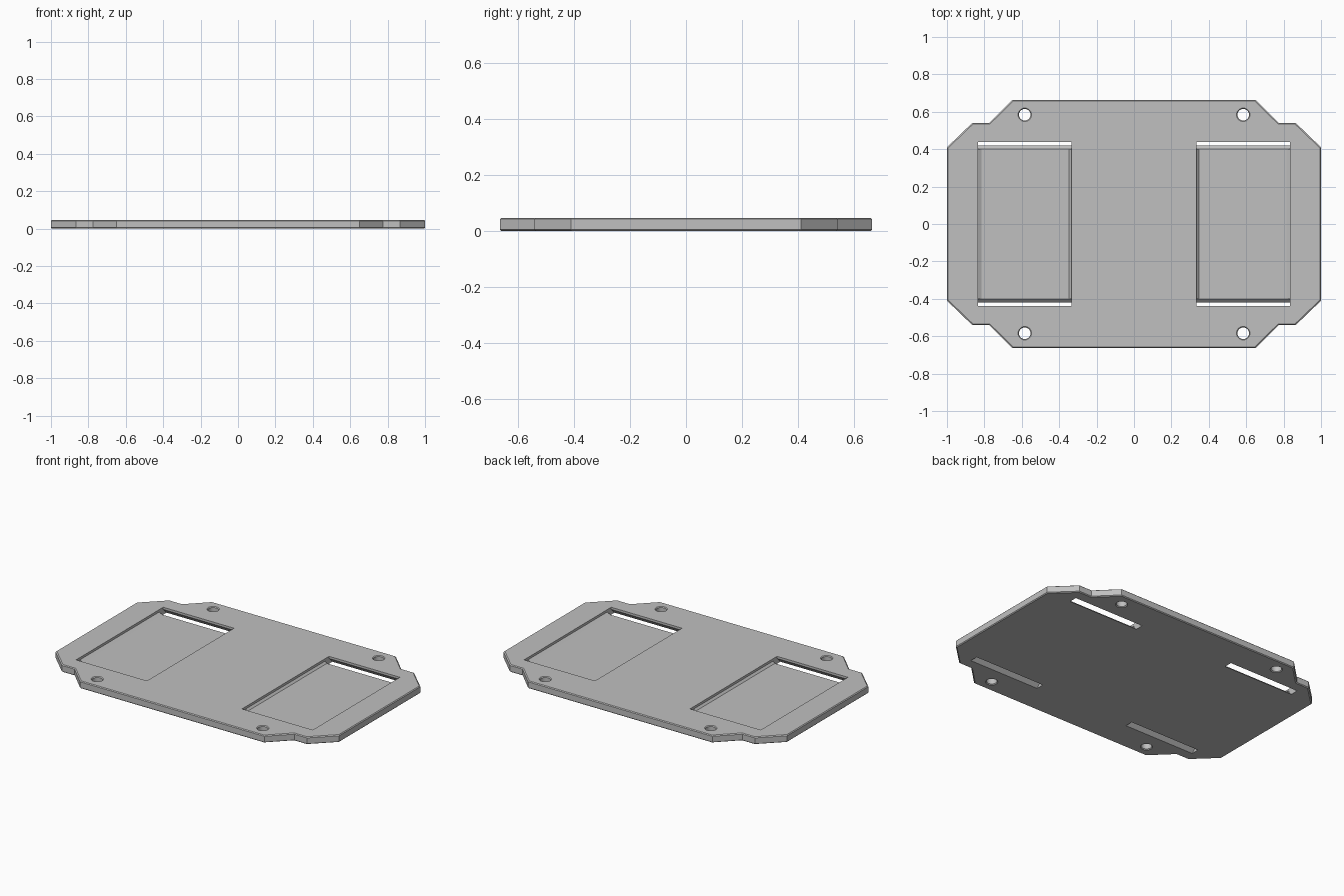
import bpy, bmesh
from math import cos, sin, tau

cube = bpy.data.objects.get("Cube")
if cube:
    bpy.data.objects.remove(cube, do_unlink=True)

T = 0.047        # plate thickness
CHAMFER = 0.005  # edge chamfer
FLOOR = 0.02     # height of the pocket floor

grey = bpy.data.materials.new("plain grey")
grey.use_nodes = True
colour = (0.53, 0.53, 0.53, 1)
grey.diffuse_color = colour
grey.node_tree.nodes["Principled BSDF"].inputs["Base Color"].default_value = colour


def loft(name, rings):
    """Closed solid through a list of rings with equal point counts."""
    bm = bmesh.new()
    loops = [[bm.verts.new(p) for p in ring] for ring in rings]
    n = len(loops[0])
    for a, b in zip(loops, loops[1:]):
        for i in range(n):
            j = (i + 1) % n
            bm.faces.new((a[i], a[j], b[j], b[i]))
    bm.faces.new(loops[0][::-1])
    bm.faces.new(loops[-1])
    bmesh.ops.recalc_face_normals(bm, faces=bm.faces[:])
    mesh = bpy.data.meshes.new(name)
    bm.to_mesh(mesh)
    bm.free()
    mesh.materials.append(grey)
    obj = bpy.data.objects.new(name, mesh)
    bpy.context.collection.objects.link(obj)
    return obj


# Notched plate outline, one corner mirrored to four
corner = [(1, 0.41), (0.865, 0.54), (0.775, 0.54), (0.65, 0.663)]
outline = []
for sx, sy in ((1, 1), (-1, 1), (-1, -1), (1, -1)):
    pts = corner if sx * sy > 0 else corner[::-1]
    outline += [(x * sx, y * sy) for x, y in pts]


def plate_ring(z, inset):
    return [(x - inset * (1 if x > 0 else -1), y - inset * (1 if y > 0 else -1), z)
            for x, y in outline]


plate = loft("mounting_plate", [plate_ring(0, CHAMFER), plate_ring(CHAMFER, 0),
                                plate_ring(T - CHAMFER, 0), plate_ring(T, CHAMFER)])

cutters = []

# Screw holes with lightly countersunk ends
hole = [(-0.01, 0.036), (0, 0.036), (0.005, 0.031),
        (T - 0.005, 0.031), (T, 0.036), (T + 0.01, 0.036)]
for sx in (1, -1):
    for sy in (1, -1):
        cutters.append(loft("hole_cutter", [
            [(sx * 0.584 + r * cos(tau * i / 32), sy * 0.584 + r * sin(tau * i / 32), z)
             for i in range(32)] for z, r in hole]))

# Pockets with sloped side feet, and slanted strap slots at both ends
pocket = [(0.335, 0.1), (0.335, FLOOR + 0.012), (0.347, FLOOR),
          (0.815, FLOOR), (0.835, FLOOR + 0.012), (0.835, 0.1)]
slot = [(0.4, 0.1), (0.4, FLOOR), (0.44, FLOOR - 0.04),
        (0.492, FLOOR - 0.04), (0.439, FLOOR + 0.013), (0.439, 0.1)]
for sx in (1, -1):
    cutters.append(loft("pocket_cutter", [[(sx * x, y, z) for x, z in pocket]
                                          for y in (-0.439, 0.439)]))
    for sy in (1, -1):
        cutters.append(loft("slot_cutter", [[(sx * x, sy * y, z) for y, z in slot]
                                            for x in (0.335, 0.835)]))

for cutter in cutters:
    cutter.hide_render = True
    mod = plate.modifiers.new("cut", "BOOLEAN")
    mod.operation = "DIFFERENCE"
    mod.solver = "EXACT"
    mod.object = cutter

# Bake the cuts and remove the cutters
depsgraph = bpy.context.evaluated_depsgraph_get()
result = bpy.data.meshes.new_from_object(plate.evaluated_get(depsgraph))
plate.modifiers.clear()
plate.data = result
for cutter in cutters:
    bpy.data.objects.remove(cutter, do_unlink=True)

# Flat faces, smooth hole walls
bpy.ops.object.select_all(action="DESELECT")
plate.select_set(True)
bpy.context.view_layer.objects.active = plate
bpy.ops.object.shade_smooth_by_angle(angle=0.4)
